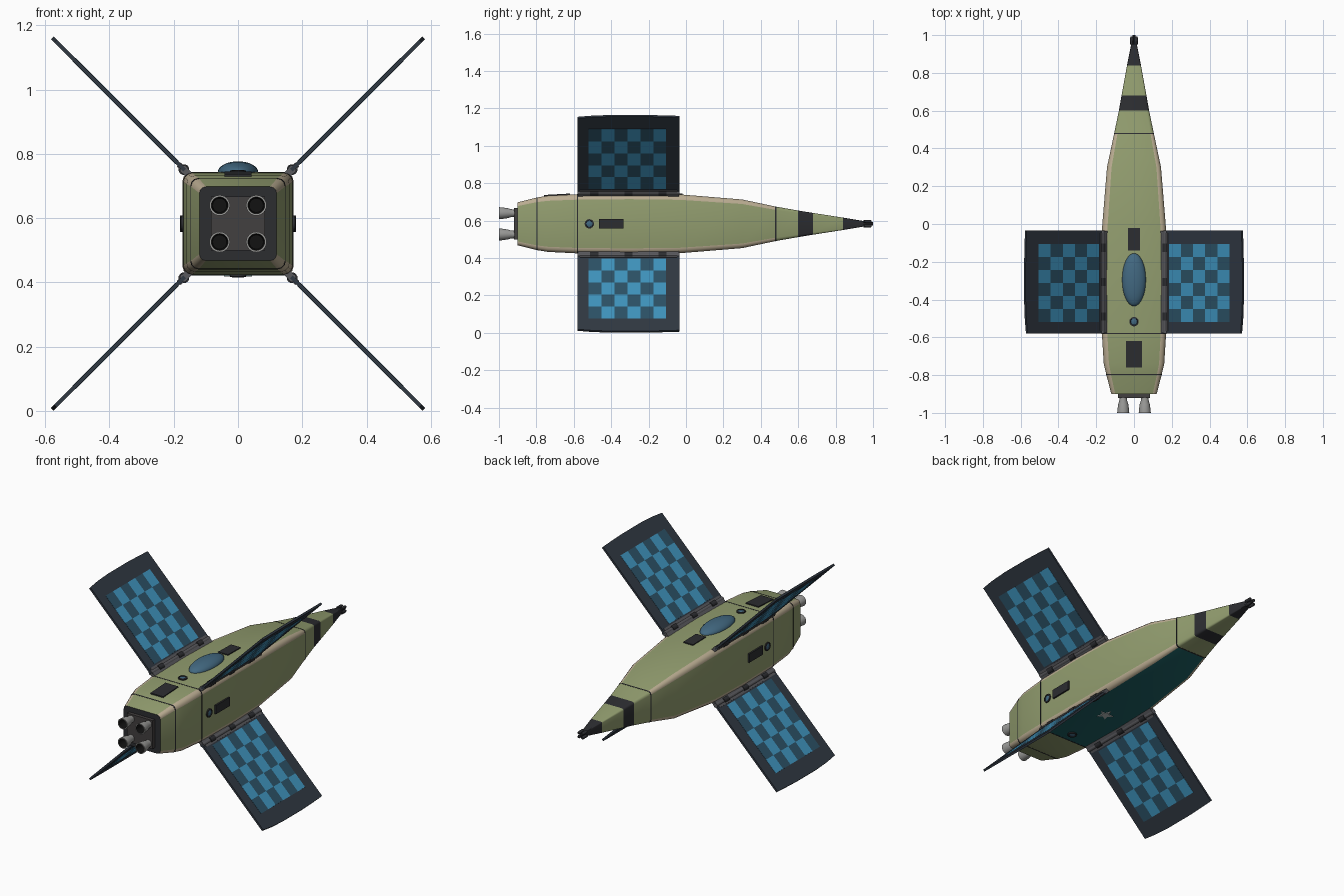
import bpy, bmesh
from math import sin, cos, pi, radians
from mathutils import Matrix, Vector

if "Cube" in bpy.data.objects:
    bpy.data.objects.remove(bpy.data.objects["Cube"])

CZ = 0.583  # height of the hull axis
COLORS = dict(green=(.29, .34, .16), tan=(.50, .42, .29), teal=(.012, .115, .125),
              dark=(.025, .026, .03), slate=(.03, .04, .055), cell_dark=(.025, .085, .135),
              cell_blue=(.05, .30, .52), glass=(.055, .14, .22), grey=(.10, .10, .11),
              steel=(.32, .32, .31), plate=(.055, .05, .05), black=(.006, .006, .006),
              pale=(.45, .50, .50))
MATS = {}
for n, c in COLORS.items():
    MATS[n] = bpy.data.materials.new(n)
    MATS[n].diffuse_color = (*c, 1)


def finish(bm, name, mats, matrix=Matrix(), smooth=None):
    bmesh.ops.recalc_face_normals(bm, faces=bm.faces)
    me = bpy.data.meshes.new(name)
    bm.to_mesh(me)
    bm.free()
    for m in mats:
        me.materials.append(MATS[m])
    ob = bpy.data.objects.new(name, me)
    bpy.context.collection.objects.link(ob)
    ob.matrix_world = matrix
    if smooth:
        bpy.ops.object.select_all(action='DESELECT')
        ob.select_set(True)
        bpy.context.view_layer.objects.active = ob
        bpy.ops.object.shade_smooth_by_angle(angle=radians(smooth))
    return ob


def add_box(bm, center, size, mat=0):
    r = bmesh.ops.create_cube(bm, size=1, matrix=Matrix.Translation(center) @ Matrix.Diagonal((*size, 1)))
    for f in {f for v in r['verts'] for f in v.link_faces}:
        f.material_index = mat


def box(name, center, size, mat, rot=Matrix()):
    bm = bmesh.new()
    add_box(bm, (0, 0, 0), size)
    return finish(bm, name, [mat], Matrix.Translation(center) @ rot)


def lathe(name, profile, mats, matrix, segs=24, mat_of=lambda i: 0):
    """Spin (radius, height) points about local z."""
    bm = bmesh.new()
    rings = [[bm.verts.new((r * cos(2*pi*k/segs), r * sin(2*pi*k/segs), h)) for k in range(segs)]
             for r, h in profile]
    for i, (a, b) in enumerate(zip(rings, rings[1:])):
        for k in range(segs):
            j = (k + 1) % segs
            bm.faces.new((a[k], a[j], b[j], b[k])).material_index = mat_of(i)
    bm.faces.new(rings[0]).material_index = mat_of(0)
    bm.faces.new(rings[-1]).material_index = mat_of(len(rings) - 2)
    return finish(bm, name, mats, matrix, 35)


# Hull stations: y, half width, half height
HULL = [(-.90, .12, .115), (-.80, .146, .14), (-.74, .16, .15), (-.58, .17, .158), (-.30, .173, .161),
        (-.03, .17, .157), (.30, .143, .130), (.48, .105, .092), (.60, .08, .071), (.68, .066, .058),
        (.84, .037, .033), (.96, .013, .013)]


def section(y, grow=0):
    for (y0, a0, b0), (y1, a1, b1) in zip(HULL, HULL[1:]):
        if y <= y1:
            t = (y - y0) / (y1 - y0)
            hx, hz = a0 + (a1 - a0) * t, b0 + (b1 - b0) * t
            break
    r = .17 * hx
    hx, hz = hx + grow, hz + grow
    pts = []
    for q, (sx, sz) in enumerate([(1, 1), (-1, 1), (-1, -1), (1, -1)]):
        for k in range(4):
            a = (q + k / 3) * pi / 2
            pts.append((sx * (hx - r) + r * cos(a), y, CZ + sz * (hz - r) + r * sin(a)))
    return pts


def loft(name, ys, mats, mat_of, grow=0):
    bm = bmesh.new()
    rings = [[bm.verts.new(p) for p in section(y, grow)] for y in ys]
    for y0, y1, a, b in zip(ys, ys[1:], rings, rings[1:]):
        for k in range(16):
            j = (k + 1) % 16
            bm.faces.new((a[k], a[j], b[j], b[k])).material_index = mat_of((y0 + y1) / 2, k)
    for r in (rings[0], rings[-1]):
        bm.faces.new(r).material_index = 1
    return finish(bm, name, mats, smooth=35)


def hull_mat(y, k):
    if .60 < y < .68 or y > .84:
        return 1
    if y < .48 and k % 4 != 3:
        return 2
    return 3 if (k == 11 and -.58 < y < .48) else 0


loft("hull", [s[0] for s in HULL], ["green", "dark", "tan", "teal"], hull_mat)
for i, y in enumerate((-.797, -.58, .48)):
    loft(f"panel_line_{i}", [y - .003, y + .003], ["dark", "dark"], lambda y, k: 0, .001)

# Four solar wings with hinges, in local (outward, along hull, normal) axes
TIP = .582 * 2 ** .5 - .006
OUTLINE = [(.235, -.035), (.235, -.58), (TIP - .014, -.58), (TIP - .005, -.50), (TIP, -.40),
           (TIP, -.22), (TIP - .004, -.10), (TIP - .007, -.035)]
for w in range(4):
    M = Matrix.Translation((0, 0, CZ)) @ Matrix.Rotation(-(w + .5) * pi / 2, 4, 'Y')
    bm = bmesh.new()
    face = bm.faces.new([bm.verts.new((u, v, -.006)) for u, v in OUTLINE])
    ext = bmesh.ops.extrude_face_region(bm, geom=[face])
    bmesh.ops.translate(bm, vec=(0, 0, .012),
                        verts=[g for g in ext['geom'] if isinstance(g, bmesh.types.BMVert)])
    finish(bm, f"wing_{w}", ["slate"], M)

    bm = bmesh.new()
    du, dv = .0905, .069
    for i in range(5):
        for j in range(6):
            add_box(bm, (.269 + (i + .5) * du, -.52 + (j + .5) * dv, 0), (du, dv, .0145), (i + j) % 2)
    finish(bm, f"solar_cells_{w}", ["cell_dark", "cell_blue"], M)

    bm = bmesh.new()
    add_box(bm, (.226, -.307, 0), (.034, .54, .022))
    add_box(bm, (.25, -.307, 0), (.022, .52, .017))
    finish(bm, f"hinge_bar_{w}", ["grey"], M)
    for i, y in enumerate((-.49, -.307, -.125)):
        lathe(f"hinge_knuckle_{w}_{i}", [(.017, -.022), (.017, .022)], ["dark"],
              M @ Matrix.Translation((.238, y, 0)) @ Matrix.Rotation(pi / 2, 4, 'X'), 12)
    lathe(f"hinge_pin_{w}", [(.013, -.272), (.013, .272)], ["grey"],
          M @ Matrix.Translation((.238, -.307, 0)) @ Matrix.Rotation(pi / 2, 4, 'X'), 12)

# Canopy bubble on the top
bm = bmesh.new()
bmesh.ops.create_uvsphere(bm, u_segments=32, v_segments=16, radius=1,
                          matrix=Matrix.Diagonal((.063, .14, .034, 1)))
finish(bm, "canopy", ["glass"], Matrix.Translation((0, -.295, CZ + .16)), 60)

# Round ports on all four sides
for i in range(4):
    d = .157 if i % 2 else .169
    M = Matrix.Translation((0, -.517, CZ)) @ Matrix.Rotation(i * pi / 2, 4, 'Y') \
        @ Matrix.Translation((d, 0, 0)) @ Matrix.Rotation(pi / 2, 4, 'Y')
    lathe(f"port_{i}", [(.025, -.01), (.025, .008), (.018, .010), (.017, .006), (.009, .009)],
          ["dark", "glass"], M, 20, lambda k: int(k > 2))

# Dark hatches
box("top_front_hatch", (0, -.08, CZ + .156), (.064, .12, .014), "dark", Matrix.Rotation(-.02, 4, 'X'))
box("top_rear_hatch", (0, -.69, CZ + .152), (.084, .14, .012), "dark", Matrix.Rotation(.055, 4, 'X'))
for s, n in ((-1, "left"), (1, "right")):
    box(n + "_hatch", (s * .173, -.40, CZ), (.016, .13, .052), "dark")

# Star on the belly
bm = bmesh.new()
star = [bm.verts.new((r * sin(k * pi / 5), r * cos(k * pi / 5), 0))
        for k in range(10) for r in [.045 if k % 2 == 0 else .019]]
bm.faces.new(star)
ext = bmesh.ops.extrude_face_region(bm, geom=bm.faces[:])
bmesh.ops.translate(bm, vec=(0, 0, .006), verts=[g for g in ext['geom'] if isinstance(g, bmesh.types.BMVert)])
finish(bm, "belly_star", ["pale"], Matrix.Translation((0, -.24, CZ - .164)))

# Engine plate and four hollow nozzles
box("engine_plate", (0, -.905, CZ), (.168, .03, .168), "plate")
NOZZLE = [(.020, -.01), (.021, .015), (.027, .035), (.031, .065), (.032, .08), (.026, .08), (.022, .02)]
for i, (sx, sz) in enumerate([(1, 1), (-1, 1), (-1, -1), (1, -1)]):
    M = Matrix.Translation((sx * .057, -.92, CZ + sz * .057)) @ Matrix.Rotation(pi / 2, 4, 'X')
    lathe(f"nozzle_{i}", NOZZLE, ["steel", "black"], M, 24, lambda k: int(k > 4))
    # Nose tip pins
    N = Matrix.Translation((sx * .012, .95, CZ + sz * .012)) @ Matrix.Rotation(-pi / 2, 4, 'X')
    lathe(f"nose_pin_{i}", [(.009, 0), (.009, .035), (.006, .042)], ["dark"], N, 10)
lathe("nose_probe", [(.009, 0), (.009, .05)], ["dark"],
      Matrix.Translation((0, .95, CZ)) @ Matrix.Rotation(-pi / 2, 4, 'X'), 10)

for m in bpy.data.materials:
    if m.users and not m.is_grease_pencil:
        m.use_nodes = True
        m.node_tree.nodes["Principled BSDF"].inputs["Base Color"].default_value = m.diffuse_color
